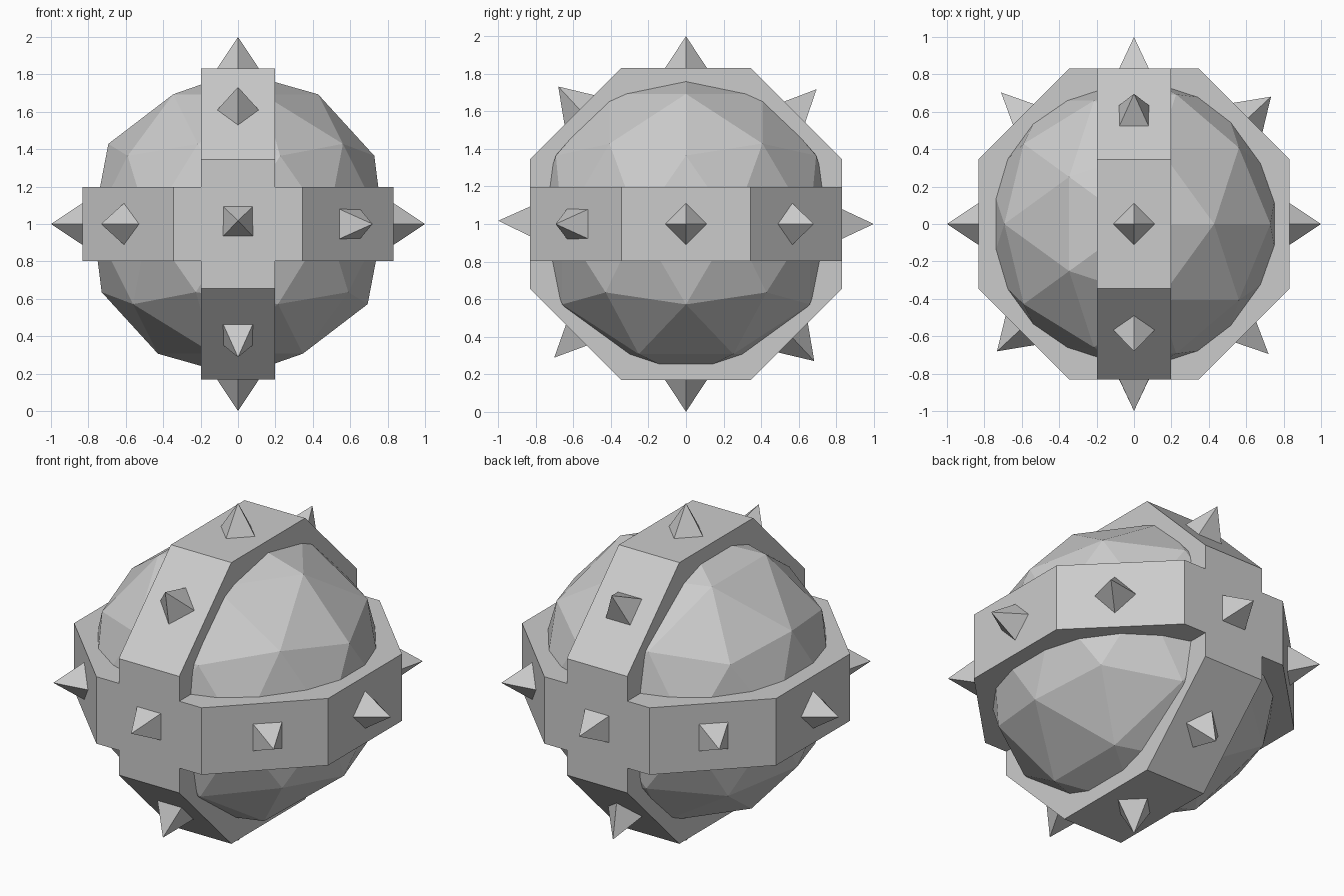
import bpy, bmesh
from math import radians, cos
from mathutils import Matrix

if "Cube" in bpy.data.objects:
    bpy.data.objects.remove(bpy.data.objects["Cube"])

APOTHEM = 0.832   # centre to flat of the octagonal bands
WIDTH = 0.396
CENTRE = Matrix.Translation((0, 0, 1))
FLAT = Matrix.Identity(4)
# turns the xy plane into the yz plane (x->y, y->z, z->x)
UPRIGHT = Matrix(((0, 0, 1, 0), (1, 0, 0, 0), (0, 1, 0, 0), (0, 0, 0, 1)))


def rot(deg, axis):
    return Matrix.Rotation(radians(deg), 4, axis)


def make(name, bm):
    mesh = bpy.data.meshes.new(name)
    bm.to_mesh(mesh)
    bm.free()
    obj = bpy.data.objects.new(name, mesh)
    bpy.context.collection.objects.link(obj)
    return obj


# faceted core ball
bm = bmesh.new()
bmesh.ops.create_icosphere(bm, subdivisions=2, radius=0.815, matrix=CENTRE)
make("core_ball", bm)


# octagonal bands
def band(name, plane):
    bm = bmesh.new()
    r = APOTHEM / cos(radians(22.5))
    bmesh.ops.create_cone(bm, cap_ends=True, segments=8, radius1=r, radius2=r,
                          depth=WIDTH, matrix=CENTRE @ plane @ rot(22.5, 'Z'))
    make(name, bm)


band("horizontal_band", FLAT)
band("vertical_band", UPRIGHT)


# four-sided spikes: (angle around band, twist about own axis)
def spikes(name, plane, items):
    base, tip = 0.825, 1.0
    for i, (angle, twist) in enumerate(items):
        bm = bmesh.new()
        m = (CENTRE @ plane @ rot(angle, 'Z')
             @ Matrix.Translation(((base + tip) / 2, 0, 0))
             @ rot(90, 'Y') @ rot(twist, 'Z'))
        bmesh.ops.create_cone(bm, cap_ends=True, segments=4, radius1=0.116,
                              radius2=0, depth=tip - base, matrix=m)
        bmesh.ops.remove_doubles(bm, verts=bm.verts, dist=1e-5)
        make(f"{name}_{i + 1}", bm)


spikes("horizontal_spike", FLAT,
       [(0, 0), (42.9, 0), (135.3, 45), (180, 0), (222.9, 0), (316, 45)])
spikes("vertical_spike", UPRIGHT,
       [(0, 45), (45.9, 45), (90, 0), (132.9, 0),
        (179, 45), (225.4, 45), (270, 0), (313.1, 0)])
